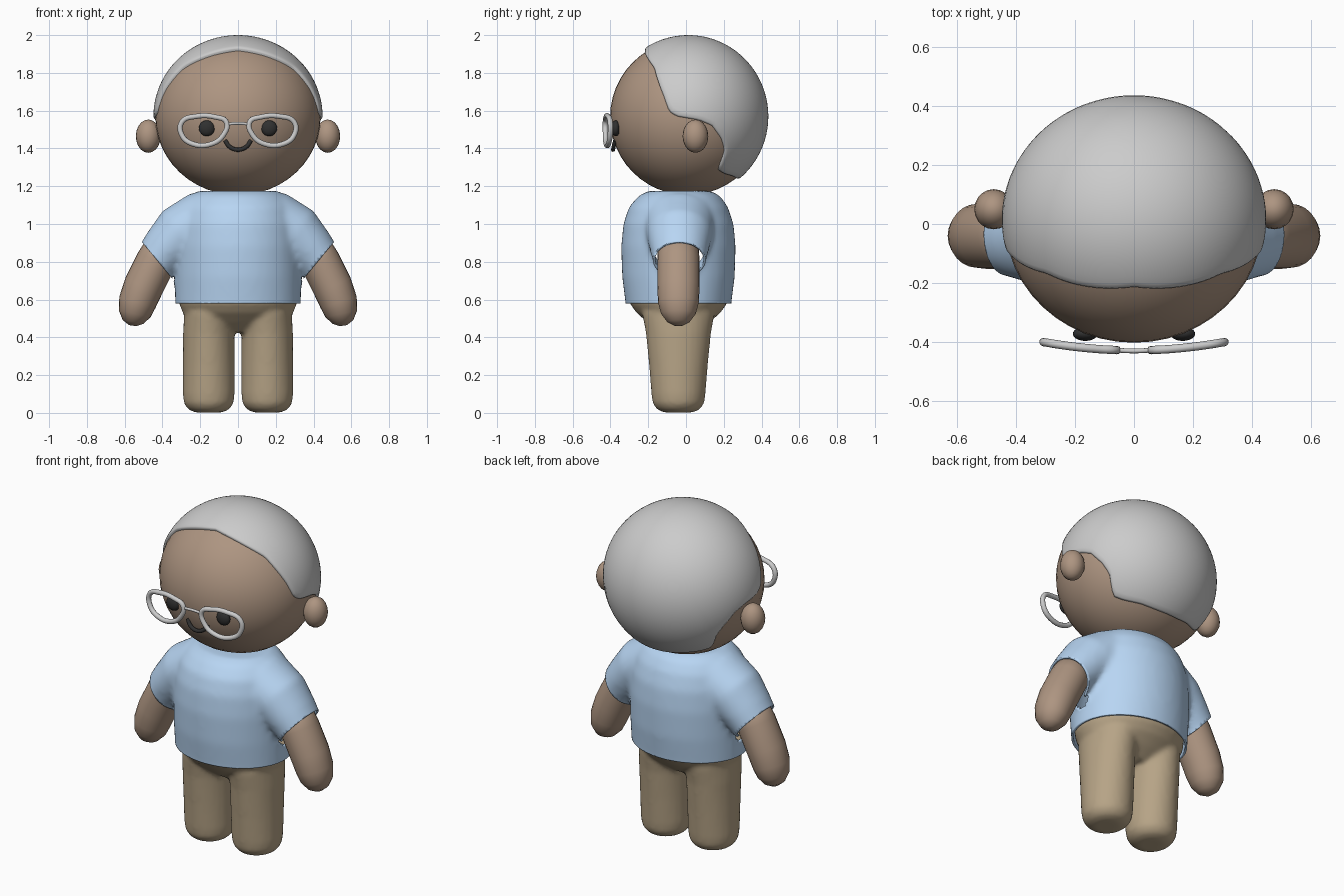
import bpy, bmesh, math
from mathutils import Vector

if "Cube" in bpy.data.objects:
    bpy.data.objects.remove(bpy.data.objects["Cube"])


def material(name, rgb):
    m = bpy.data.materials.new(name)
    m.diffuse_color = (*rgb, 1)
    m.use_nodes = True
    m.node_tree.nodes["Principled BSDF"].inputs["Base Color"].default_value = m.diffuse_color
    return m


SKIN = material("skin", (0.42, 0.30, 0.22))
BLUE = material("shirt_blue", (0.48, 0.67, 0.90))
TAN = material("trouser_tan", (0.47, 0.37, 0.24))
DARK = material("dark", (0.03, 0.03, 0.03))


def finish(name, bm, mat=None):
    me = bpy.data.meshes.new(name)
    bmesh.ops.recalc_face_normals(bm, faces=bm.faces)
    for f in bm.faces:
        f.smooth = True
    bm.to_mesh(me)
    bm.free()
    ob = bpy.data.objects.new(name, me)
    bpy.context.collection.objects.link(ob)
    if mat:
        me.materials.append(mat)
    return ob


def bake(ob):
    """Return the modified shape as a bmesh and drop the source object."""
    dg = bpy.context.evaluated_depsgraph_get()
    me = bpy.data.meshes.new_from_object(ob.evaluated_get(dg))
    bm = bmesh.new()
    bm.from_mesh(me)
    bpy.data.objects.remove(ob)
    bpy.data.meshes.remove(me)
    return bm


def loft(bm, path, flip=1, n=32):
    """Closed tube through (x, y, z, side radius, y radius) stations."""
    rings = []
    for i, (x, y, z, a, b) in enumerate(path):
        p, q = path[max(i - 1, 0)], path[min(i + 1, len(path) - 1)]
        t = Vector((q[0] - p[0], 0, q[2] - p[2])).normalized()
        ring = []
        for k in range(n):
            w = 2 * math.pi * k / n
            c, s = a * math.cos(w), b * math.sin(w)
            ring.append(bm.verts.new((flip * (x + t.z * c), y + s, z - t.x * c)))
        rings.append(ring)
    for r, s in zip(rings, rings[1:]):
        for k in range(n):
            bm.faces.new((r[k], r[k - 1], s[k - 1], s[k]))
    bm.faces.new(rings[0])
    bm.faces.new(rings[-1])


def blend(bm, voxel, smooth):
    """Fuse overlapping tubes into one soft surface."""
    ob = finish("blend", bm)
    m = ob.modifiers.new("fuse", 'REMESH')
    m.mode, m.voxel_size = 'VOXEL', voxel
    m = ob.modifiers.new("soften", 'SMOOTH')
    m.factor, m.iterations = 0.5, smooth
    return bake(ob)


def ellipsoid(name, loc, radii, mat, seg=40):
    bm = bmesh.new()
    bmesh.ops.create_uvsphere(bm, u_segments=seg, v_segments=seg // 2, radius=1)
    for v in bm.verts:
        v.co = Vector([c + r * k for c, r, k in zip(loc, radii, v.co)])
    return finish(name, bm, mat)


def wire(name, pts, radius, cyclic, mat=None):
    cu = bpy.data.curves.new(name, 'CURVE')
    cu.dimensions, cu.bevel_depth, cu.bevel_resolution = '3D', radius, 3
    cu.use_fill_caps, cu.resolution_u = True, 6
    sp = cu.splines.new('BEZIER')
    sp.bezier_points.add(len(pts) - 1)
    for b, p in zip(sp.bezier_points, pts):
        b.co = p
        b.handle_left_type = b.handle_right_type = 'AUTO'
    sp.use_cyclic_u = cyclic
    ob = bpy.data.objects.new("wire", cu)
    bpy.context.collection.objects.link(ob)
    return finish(name, bake(ob), mat)


# Head, ears, eyes
ellipsoid("head", (0, 0.01, 1.565), (0.437, 0.412, 0.412), SKIN, 48)
for s, side in ((-1, "left"), (1, "right")):
    ellipsoid(side + "_ear", (s * 0.475, 0.05, 1.465), (0.066, 0.068, 0.088), SKIN, 20)
    ellipsoid(side + "_eye", (s * 0.165, -0.372, 1.507), (0.042, 0.024, 0.042), DARK, 24)

# Mouth
wire("mouth", [(-0.068, -0.375, 1.442), (-0.045, -0.383, 1.41), (0, -0.386, 1.393),
               (0.045, -0.383, 1.41), (0.068, -0.375, 1.442)], 0.011, False, DARK)

# Glasses
rim = [(0.062, 1.54), (0.12, 1.566), (0.22, 1.57), (0.297, 1.54),
       (0.297, 1.47), (0.24, 1.424), (0.14, 1.424), (0.078, 1.47)]
for s, side in ((-1, "left"), (1, "right")):
    wire(side + "_glasses_rim", [(s * x, -0.428 + 0.3 * x * x, z) for x, z in rim], 0.014, True)
wire("glasses_bridge", [(-0.065, -0.427, 1.528), (0, -0.43, 1.533), (0.065, -0.427, 1.528)], 0.008, False)

# Hair: shell spread from a pole at the crown out to a hairline given in side view
HC, HR = Vector((0, 0.012, 1.57)), Vector((0.448, 0.424, 0.43))
pole, fwd = Vector((0, 0.6, 0.8)), Vector((0, -0.8, 0.6))
hairline = [(-0.205, 1.915), (-0.17, 1.83), (-0.12, 1.68), (-0.09, 1.595), (-0.05, 1.57),
            (0.07, 1.55), (0.14, 1.52), (0.19, 1.45), (0.208, 1.39), (0.17, 1.285),
            (0.2, 1.265), (0.25, 1.25), (0.27, 1.245)]
edge = []
for i, (y, z) in enumerate(hairline):
    u, v = (y - HC.y) / HR.y, (z - HC.z) / HR.z
    x = 0 if i in (0, len(hairline) - 1) else math.sqrt(max(0, 1 - u * u - v * v))
    d = Vector((x, u, v)).normalized()
    edge.append((math.atan2(d.x, d.dot(fwd)), math.acos(d.dot(pole))))


def reach(a):
    for (a0, t0), (a1, t1) in zip(edge, edge[1:]):
        if a <= a1:
            return t0 + (t1 - t0) * (a - a0) / (a1 - a0)
    return edge[-1][1]


bm = bmesh.new()
N, ROWS = 120, 22
rows = [(i / ROWS, 1) for i in range(1, ROWS)] + [(0.985, 0.998), (1, 0.985), (0.995, 0.93)]
crown = bm.verts.new(HC + pole * HR)
prev = None
for f, k in rows:
    ring = []
    for j in range(N):
        a = 2 * math.pi * j / N
        t = f * reach(min(a, 2 * math.pi - a))
        d = pole * math.cos(t) + (fwd * math.cos(a) + Vector((math.sin(a), 0, 0))) * math.sin(t)
        if a > 0:
            d = pole * math.cos(t) + (fwd * math.cos(a) + Vector((1, 0, 0)) * math.sin(a)) * math.sin(t)
        ring.append(bm.verts.new(HC + d * HR * k))
    for j in range(N):
        if prev:
            bm.faces.new((prev[j - 1], prev[j], ring[j], ring[j - 1]))
        else:
            bm.faces.new((crown, ring[j], ring[j - 1]))
    prev = ring
finish("hair", bm)

# Shirt: torso fused with sleeves, then trimmed at the hems
bm = bmesh.new()
loft(bm, [(0, -0.04, 0.48, 0.33, 0.275), (0, -0.04, 0.58, 0.333, 0.28), (0, -0.04, 0.72, 0.335, 0.298),
          (0, -0.04, 0.88, 0.335, 0.303), (0, -0.04, 1.0, 0.325, 0.292), (0, -0.04, 1.09, 0.30, 0.262),
          (0, -0.035, 1.15, 0.255, 0.215), (0, -0.035, 1.175, 0.21, 0.165)], n=48)
for s in (-1, 1):
    loft(bm, [(0.10, -0.035, 1.03, 0.13, 0.18), (0.19, -0.035, 1.015, 0.16, 0.19), (0.30, -0.035, 0.945, 0.16, 0.175),
              (0.38, -0.035, 0.865, 0.135, 0.155), (0.43, -0.035, 0.805, 0.122, 0.14),
              (0.50, -0.035, 0.71, 0.115, 0.135)], s)
bm = blend(bm, 0.017, 8)
bmesh.ops.bisect_plane(bm, geom=bm.verts[:] + bm.edges[:] + bm.faces[:],
                       plane_co=(0, 0, 0.58), plane_no=(0, 0, -1), clear_outer=True)
for s in (-1, 1):
    fs = [f for f in bm.faces if s * f.calc_center_median().x > 0.345]
    geom = fs + list({e for f in fs for e in f.edges}) + list({v for f in fs for v in f.verts})
    bmesh.ops.bisect_plane(bm, geom=geom, plane_co=(s * 0.43, 0, 0.81),
                           plane_no=(s * 0.77, 0, -0.64), clear_outer=True)
shirt = finish("shirt", bm, BLUE)
m = shirt.modifiers.new("cloth", 'SOLIDIFY')
m.thickness, m.offset = 0.012, -1

# Arms
for s, side in ((-1, "left"), (1, "right")):
    bm = bmesh.new()
    loft(bm, [(0.36, -0.04, 0.93, 0.10, 0.105), (0.435, -0.04, 0.80, 0.106, 0.112), (0.50, -0.04, 0.67, 0.106, 0.112),
              (0.533, -0.04, 0.585, 0.10, 0.108), (0.547, -0.04, 0.525, 0.086, 0.092),
              (0.555, -0.04, 0.482, 0.056, 0.06), (0.558, -0.04, 0.462, 0.02, 0.022)], s, 24)
    finish(side + "_arm", bm, SKIN)

# Trousers: hips fused with two rounded legs
bm = bmesh.new()
loft(bm, [(0, -0.04, 0.43, 0.17, 0.10), (0, -0.04, 0.48, 0.255, 0.165), (0, -0.04, 0.53, 0.292, 0.222),
          (0, -0.04, 0.58, 0.312, 0.258), (0, -0.04, 0.66, 0.315, 0.265)], n=48)
for s in (-1, 1):
    loft(bm, [(0.155, -0.04, 0.002, 0.07, 0.075), (0.155, -0.04, 0.018, 0.108, 0.113), (0.155, -0.04, 0.05, 0.131, 0.136),
              (0.155, -0.04, 0.10, 0.137, 0.143), (0.155, -0.04, 0.25, 0.137, 0.155),
              (0.155, -0.04, 0.42, 0.136, 0.172), (0.15, -0.04, 0.52, 0.135, 0.19),
              (0.14, -0.04, 0.60, 0.13, 0.19)], s)
finish("trousers", blend(bm, 0.014, 4), TAN)
